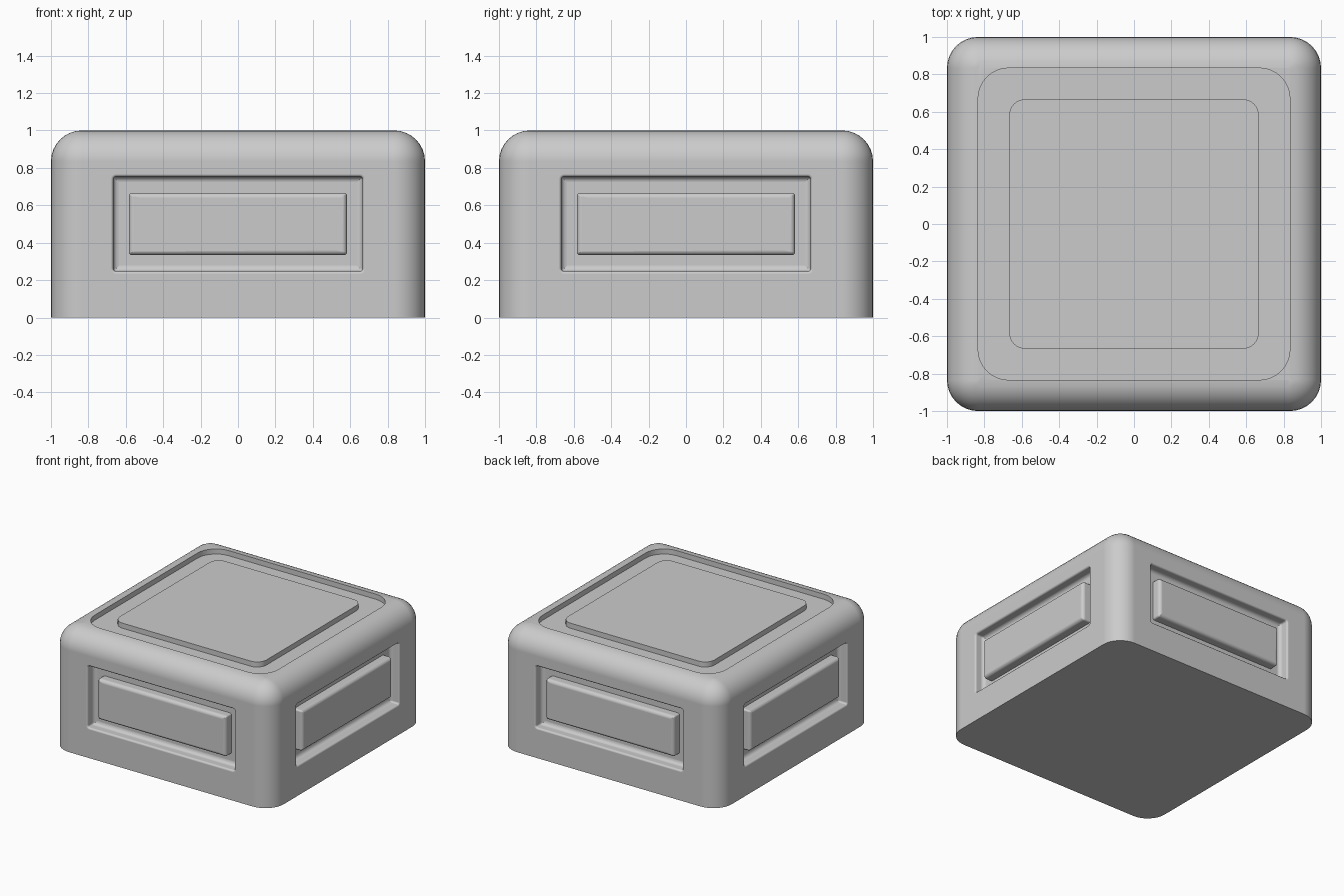
import bpy, bmesh
from math import pi
from mathutils import Matrix

if "Cube" in bpy.data.objects:
    bpy.data.objects.remove(bpy.data.objects["Cube"])


def rounded_box(name, size, z0, z1, corner, corner_seg, edge, edge_seg, end, matrix=Matrix()):
    """Box along local z; rounded upright edges, then a rounded rim at z = end."""
    bm = bmesh.new()
    bmesh.ops.create_cube(bm, size=1)
    for v in bm.verts:
        v.co = (v.co.x * size[0], v.co.y * size[1], z1 if v.co.z > 0 else z0)
    upright = [e for e in bm.edges if abs(e.verts[0].co.z - e.verts[1].co.z) > 1e-5]
    bmesh.ops.bevel(bm, geom=upright, offset=corner, segments=corner_seg,
                    profile=0.5, affect='EDGES')
    if edge:
        rim = [e for e in bm.edges if all(abs(v.co.z - end) < 1e-5 for v in e.verts)]
        bmesh.ops.bevel(bm, geom=rim, offset=edge, segments=edge_seg,
                        profile=0.5, affect='EDGES')
    bmesh.ops.remove_doubles(bm, verts=bm.verts, dist=1e-5)
    bmesh.ops.transform(bm, matrix=matrix, verts=bm.verts)
    bmesh.ops.recalc_face_normals(bm, faces=bm.faces)
    mesh = bpy.data.meshes.new(name)
    bm.to_mesh(mesh)
    bm.free()
    ob = bpy.data.objects.new(name, mesh)
    bpy.context.collection.objects.link(ob)
    return ob


def smooth(ob):
    bpy.ops.object.select_all(action='DESELECT')
    ob.select_set(True)
    bpy.context.view_layer.objects.active = ob
    bpy.ops.object.shade_smooth_by_angle(angle=pi / 5)
    wn = ob.modifiers.new("even_shading", 'WEIGHTED_NORMAL')
    wn.keep_sharp = True
    wn.weight = 100


U = 1 / 12                      # the design sits on a twelfth grid
TOP_DEPTH, SIDE_DEPTH, PANEL_FACE = 0.042, U, 0.995

# Main block
body = rounded_box("block", (2, 2), 0, 1, 2 * U, 8, 0.165, 8, 1)

# Recess in the top, with its raised plate
cutters = [rounded_box("top_recess_cutter", (1.668, 1.668), 1 - TOP_DEPTH, 1.2,
                       0.165, 8, 0, 1, 0)]
plate = rounded_box("top_plate", (16 * U, 16 * U), 0.94, 1.0, U, 6, 0, 1, 1.0)
parts = [body, plate]

# Recess and raised panel on each side
for i, side in enumerate(("front", "right", "back", "left")):
    place = (Matrix.Rotation(i * pi / 2, 4, 'Z') @ Matrix.Translation((0, 0, 0.5))
             @ Matrix.Rotation(pi / 2, 4, 'X'))
    floor = 1 - SIDE_DEPTH
    cutters.append(rounded_box(side + "_recess_cutter", (16 * U, 6.06 * U), floor, 1.2,
                               0.015, 3, 0.03, 4, floor, place))
    parts.append(rounded_box(side + "_panel", (14 * U, 4 * U), floor - 0.03, PANEL_FACE,
                             0.015, 3, 0.028, 4, PANEL_FACE, place))

# Cut the recesses
for c in cutters:
    c.hide_render = True
    m = body.modifiers.new(c.name, 'BOOLEAN')
    m.object, m.operation, m.solver = c, 'DIFFERENCE', 'EXACT'

bpy.context.view_layer.update()
cut = bpy.data.meshes.new_from_object(body.evaluated_get(bpy.context.evaluated_depsgraph_get()))
body.modifiers.clear()
body.data = cut
for c in cutters:
    bpy.data.objects.remove(c)

# Soften the rims of the side recesses
bm = bmesh.new()
bm.from_mesh(cut)
rims = [e for e in bm.edges if len(e.link_faces) == 2 and e.calc_face_angle() > 1.2
        and all(0.2 < v.co.z < 0.8 and max(abs(v.co.x), abs(v.co.y)) > 0.9999 for v in e.verts)]
bmesh.ops.bevel(bm, geom=rims, offset=0.015, segments=3, profile=0.5, affect='EDGES')
bm.to_mesh(cut)
bm.free()

for p in parts:
    smooth(p)
